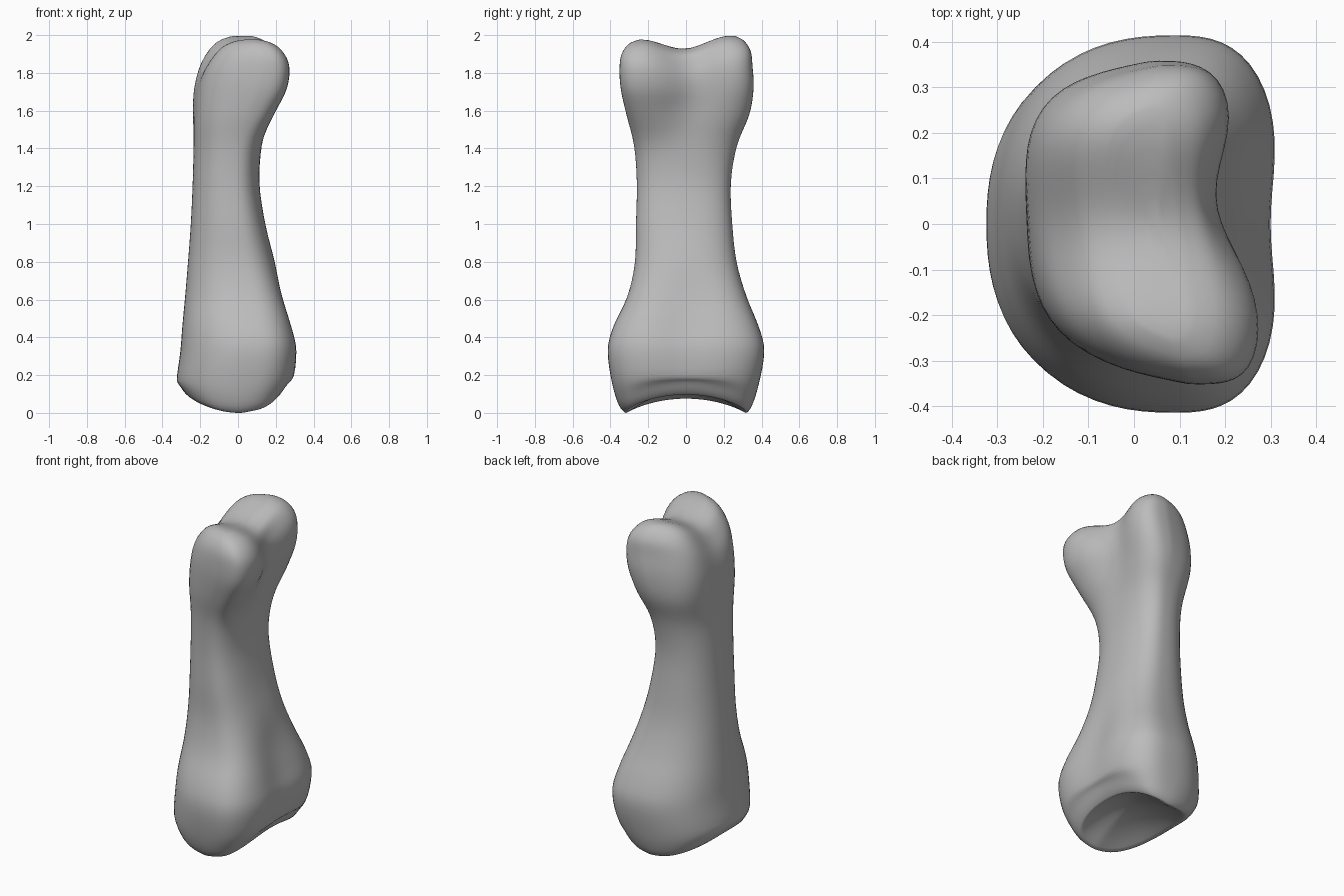
import bpy, bmesh, math

cube = bpy.data.objects.get("Cube")
if cube:
    bpy.data.objects.remove(cube)

SIDES, STEPS = 72, 4

# Cross-sections of the bone: height, x min, x max, y min, y max, groove depth
SECTIONS = [
    (.0, -.24, .21, -.32, .32, .0),
    (.04, -.29, .25, -.355, .35, .0),
    (.15, -.325, .30, -.39, .385, .015),
    (.33, -.305, .325, -.415, .415, .025),
    (.46, -.295, .30, -.385, .385, .03),
    (.62, -.28, .25, -.31, .32, .02),
    (.80, -.265, .195, -.27, .268, .0),
    (1.0, -.25, .145, -.265, .245, .0),
    (1.22, -.24, .113, -.26, .237, .0),
    (1.42, -.235, .135, -.275, .27, .01),
    (1.58, -.235, .195, -.315, .335, .04),
    (1.72, -.225, .25, -.345, .358, .07),
    (1.84, -.20, .265, -.352, .352, .08),
    (1.92, -.16, .24, -.342, .342, .07),
    (1.975, -.11, .185, -.305, .305, .04),
    (2.0, -.05, .115, -.25, .255, .015),
]


def smooth(a, b, v):
    t = min(1, max(0, (v - a) / (b - a)))
    return t * t * (3 - 2 * t)


def spline(a, b, c, d, t):
    """Smooth interpolation between b and c."""
    return b + t / 2 * (c - a + t * (2 * a - 5 * b + 4 * c - d + t * (3 * (b - c) + d - a)))


def interpolated(rows):
    out = []
    last = len(rows) - 1
    for i in range(last):
        four = [rows[min(last, max(0, i + k))] for k in (-1, 0, 1, 2)]
        for s in range(STEPS):
            out.append([spline(*vals, s / STEPS) for vals in zip(*four)])
    return out + [list(rows[-1])]


def outline(row, scale=1.0, lift=0.0):
    """Rounded dorsal side on -x, flatter grooved side on +x."""
    z, x0, x1, y0, y1, groove = row
    xc = x0 + (x1 - x0) * .62
    head = smooth(1.35, 1.75, z)
    base = 1 - smooth(.03, .22, z)
    flare = 1 - smooth(.45, .9, z)
    points = []
    for i in range(SIDES):
        a = math.tau * i / SIDES
        c, s = math.cos(a), math.sin(a)
        # Superellipse, squarer on the grooved side
        n = 2.45 + 1.3 * head + .4 * flare if c > 0 else 2.35 + 1.3 * head
        r = (abs(c) ** n + abs(s) ** n) ** (-1 / n)
        across = r * c
        x = xc + scale * across * (x1 - xc if c > 0 else xc - x0)
        y = scale * r * s * (y1 if s > 0 else -y0)
        if c > 0:
            x -= groove * scale * math.exp(-((y - .05 * head) / .16) ** 2) * min(1, across * 2)
        else:
            # The head narrows towards the dorsal side
            y *= 1 + .17 * head * across
        x -= .1 * y * head
        # Saddle between the condyles and arch under the base
        saddle = .5 + .5 * math.cos(math.pi * min(1, abs(y) / .24))
        height = z + lift - smooth(1.6, 1.93, z) * (.07 * saddle + .02 * smooth(.1, -.2, y))
        arch = .06 * max(0, 1 - (y / .31) ** 2)
        height += base * (arch + .2 * max(0, x - .02) + .07 * max(0, -x))
        points.append((x, y, height))
    return points


# Socket, body and crown, from the bottom upwards
rings = [outline(SECTIONS[0], s, .06 * (1 - s * s)) for s in (.08, .3, .5, .68, .83, .94)]
rings += [outline(row) for row in interpolated(SECTIONS)]
rings += [outline(SECTIONS[-1], s, .006 * (1 - s * s)) for s in (.85, .65, .45, .25, .08)]

bm = bmesh.new()
loops = [[bm.verts.new(p) for p in ring] for ring in rings]
for low, high in zip(loops, loops[1:]):
    for i in range(SIDES):
        j = (i + 1) % SIDES
        bm.faces.new((low[i], low[j], high[j], high[i]))
bm.faces.new(loops[0][::-1])
bm.faces.new(loops[-1])

# Soften the joins between the sections
for _ in range(2):
    bmesh.ops.smooth_vert(bm, verts=bm.verts, factor=.3, use_axis_x=True, use_axis_y=True, use_axis_z=True)
bmesh.ops.recalc_face_normals(bm, faces=bm.faces)

# Rest the bone on the ground
low = min(v.co.z for v in bm.verts)
for v in bm.verts:
    v.co.z -= low

mesh = bpy.data.meshes.new("finger_bone")
bm.to_mesh(mesh)
bm.free()
bone = bpy.data.objects.new("finger_bone", mesh)
bpy.context.collection.objects.link(bone)

# Plain grey bone
grey = bpy.data.materials.new("bone_grey")
grey.use_nodes = True
colour = (.5, .5, .5, 1)
grey.diffuse_color = colour
grey.node_tree.nodes["Principled BSDF"].inputs["Base Color"].default_value = colour
mesh.materials.append(grey)

bpy.context.view_layer.objects.active = bone
bone.select_set(True)
bpy.ops.object.shade_smooth_by_angle(angle=math.radians(60))
